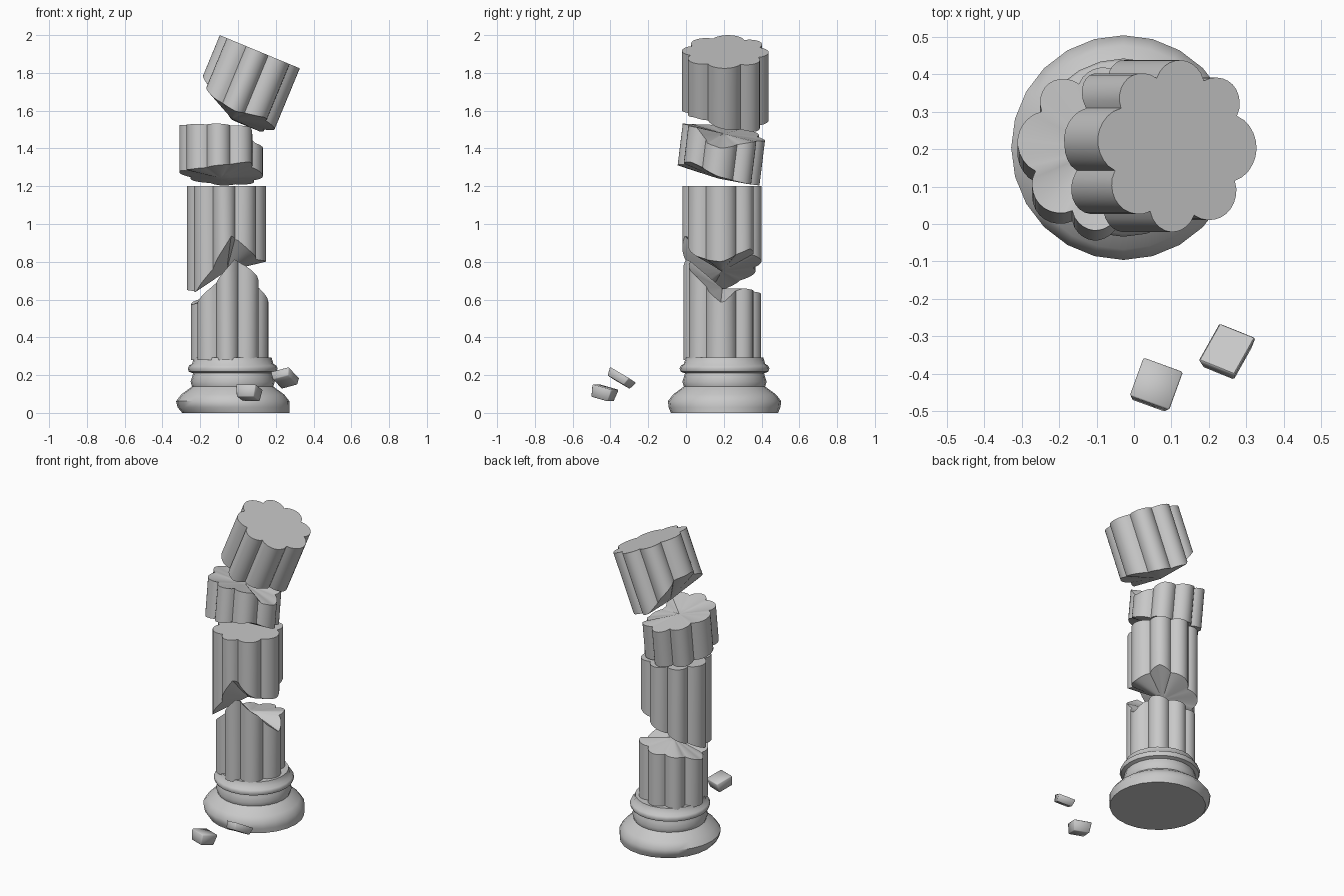
import bpy, bmesh, math
from mathutils import Matrix, Vector, Euler

old = bpy.data.objects.get("Cube")
if old:
    bpy.data.objects.remove(old, do_unlink=True)

stone = bpy.data.materials.new("grey stone")
stone.use_nodes = True
GREY = (0.58, 0.58, 0.58, 1)
stone.diffuse_color = GREY
stone.node_tree.nodes["Principled BSDF"].inputs["Base Color"].default_value = GREY

# Weathered shaft outline: uneven rounded ribs between sharp grooves (degrees)
GROOVES = [25, 66, 108, 148, 200, 246, 285, 331]
STEPS = 10
OUTLINE = []
for start, end in zip(GROOVES, GROOVES[1:] + [GROOVES[0] + 360]):
    for k in range(STEPS):
        t = k / STEPS
        OUTLINE.append(((start + (end - start) * t) % 360,
                        0.83 + 0.17 * math.sin(math.pi * t) ** 0.8))
COUNT = len(OUTLINE)


def finish(bm, name, angle=30):
    bmesh.ops.recalc_face_normals(bm, faces=bm.faces)
    mesh = bpy.data.meshes.new(name)
    bm.to_mesh(mesh)
    bm.free()
    mesh.materials.append(stone)
    ob = bpy.data.objects.new(name, mesh)
    bpy.context.collection.objects.link(ob)
    bpy.ops.object.select_all(action="DESELECT")
    ob.select_set(True)
    bpy.context.view_layer.objects.active = ob
    bpy.ops.object.shade_smooth_by_angle(angle=math.radians(angle))


def bridge(bm, a, b):
    n = len(a)
    for i in range(n):
        bm.faces.new((a[i], a[(i + 1) % n], b[(i + 1) % n], b[i]))


def rim_height(rim, deg):
    """Height of a broken rim, given as {angle: height}, at any angle."""
    keys = sorted(rim)
    keys.append(keys[0] + 360)
    deg = (deg - keys[0]) % 360 + keys[0]
    for a, b in zip(keys, keys[1:]):
        if a <= deg <= b:
            t = (deg - a) / (b - a)
            return rim[a] * (1 - t) + rim[b % 360] * t


def drum(name, radius, bottom, top, place):
    """Fluted drum; each end is (rim heights, centre height)."""
    bm = bmesh.new()
    edges = []
    for rim, middle in (bottom, top):
        rings = []
        for t in (1, 0.75, 0.5, 0.25):
            ring = []
            for deg, scale in OUTLINE:
                a = math.radians(deg)
                r = radius * scale * t
                z = middle + (rim_height(rim, deg) - middle) * t
                ring.append(bm.verts.new((r * math.cos(a), r * math.sin(a), z)))
            rings.append(ring)
        for a, b in zip(rings, rings[1:]):
            bridge(bm, a, b)
        tip = bm.verts.new((0, 0, middle))
        for i in range(COUNT):
            bm.faces.new((rings[-1][i], rings[-1][(i + 1) % COUNT], tip))
        edges.append(rings[0])
    bridge(bm, *edges)
    bmesh.ops.transform(bm, matrix=place, verts=bm.verts)
    finish(bm, name)


def flat(z):
    return {0: z, 180: z}, z


# Moulded round base: radius, height, sideways shift
profile = [(0.284, 0, 0.017), (0.296, 0.03, 0.004), (0.300, 0.062, 0), (0.272, 0.098, 0),
           (0.228, 0.13, 0), (0.215, 0.14, 0), (0.223, 0.165, 0), (0.213, 0.195, 0),
           (0.210, 0.21, 0), (0.232, 0.218, 0), (0.238, 0.235, 0), (0.231, 0.25, 0),
           (0.215, 0.26, 0), (0.206, 0.292, 0)]
bm = bmesh.new()
SIDES = 24
rings = []
for r, z, shift in profile:
    rings.append([bm.verts.new((-0.028 + shift + r * math.cos(math.tau * i / SIDES),
                                0.204 + r * math.sin(math.tau * i / SIDES), z))
                  for i in range(SIDES)])
for a, b in zip(rings, rings[1:]):
    bridge(bm, a, b)
bm.faces.new(rings[0])
bm.faces.new(rings[-1])
finish(bm, "column_base", 50)

# Standing stump with a front spike
drum("lower_shaft", 0.206, flat(0.28),
     ({0: 0.58, 20: 0.64, 35: 0.66, 90: 0.63, 135: 0.62, 180: 0.57, 215: 0.59,
       238: 0.66, 255: 0.72, 278: 0.815, 295: 0.78, 318: 0.72, 335: 0.65}, 0.66),
     Matrix.Translation((-0.045, 0.192, 0)))

# Floating drum with a notch above the spike
drum("middle_shaft", 0.21,
     ({0: 0.80, 20: 0.83, 45: 0.87, 90: 0.80, 135: 0.72, 180: 0.65, 220: 0.64,
       250: 0.78, 278: 0.94, 290: 0.91, 305: 0.86, 318: 0.83, 335: 0.81}, 0.75),
     flat(1.2), Matrix.Translation((-0.061, 0.19, 0)))

# Short leaning fragment
drum("short_fragment", 0.222,
     ({0: -0.12, 45: -0.14, 90: -0.14, 135: -0.12, 180: -0.09, 225: -0.10,
       270: -0.085, 315: -0.06}, -0.13),
     ({0: 0.03, 45: 0.085, 90: 0.10, 135: 0.14, 180: 0.155, 225: 0.14,
       270: 0.135, 318: 0.125, 335: 0.05}, 0.11),
     Matrix.Translation((-0.09, 0.186, 1.37)) @ Matrix.Rotation(math.radians(-7), 4, "X"))

# Tilted top drum
drum("top_fragment", 0.23,
     ({0: -0.35, 45: -0.39, 90: -0.39, 120: -0.31, 150: -0.24, 180: -0.235, 215: -0.29,
       235: -0.32, 270: -0.34, 315: -0.31}, -0.385),
     flat(0),
     Matrix.Translation((0.115, 0.208, 1.912)) @ Matrix.Rotation(math.radians(22.5), 4, "Y"))


# Loose chips: boxes narrowed underneath
def chip(name, size, centre, turn):
    bm = bmesh.new()
    bmesh.ops.create_cube(bm, size=1)
    for v in bm.verts:
        narrow = 0.85 if v.co.z < 0 else 1
        v.co = Vector((v.co.x * size[0] * narrow, v.co.y * size[1] * narrow, v.co.z * size[2]))
    bmesh.ops.bevel(bm, geom=bm.edges[:], offset=0.004, segments=1, affect="EDGES")
    rot = Euler([math.radians(a) for a in turn]).to_matrix().to_4x4()
    bmesh.ops.transform(bm, matrix=Matrix.Translation(centre) @ rot, verts=bm.verts)
    finish(bm, name, 50)


chip("chip_left_of_base", (0.113, 0.113, 0.066), (0.057, -0.434, 0.105), (-15, 0, -20))
chip("chip_beside_base", (0.108, 0.13, 0.045), (0.249, -0.345, 0.182), (-28, -14, -22))
